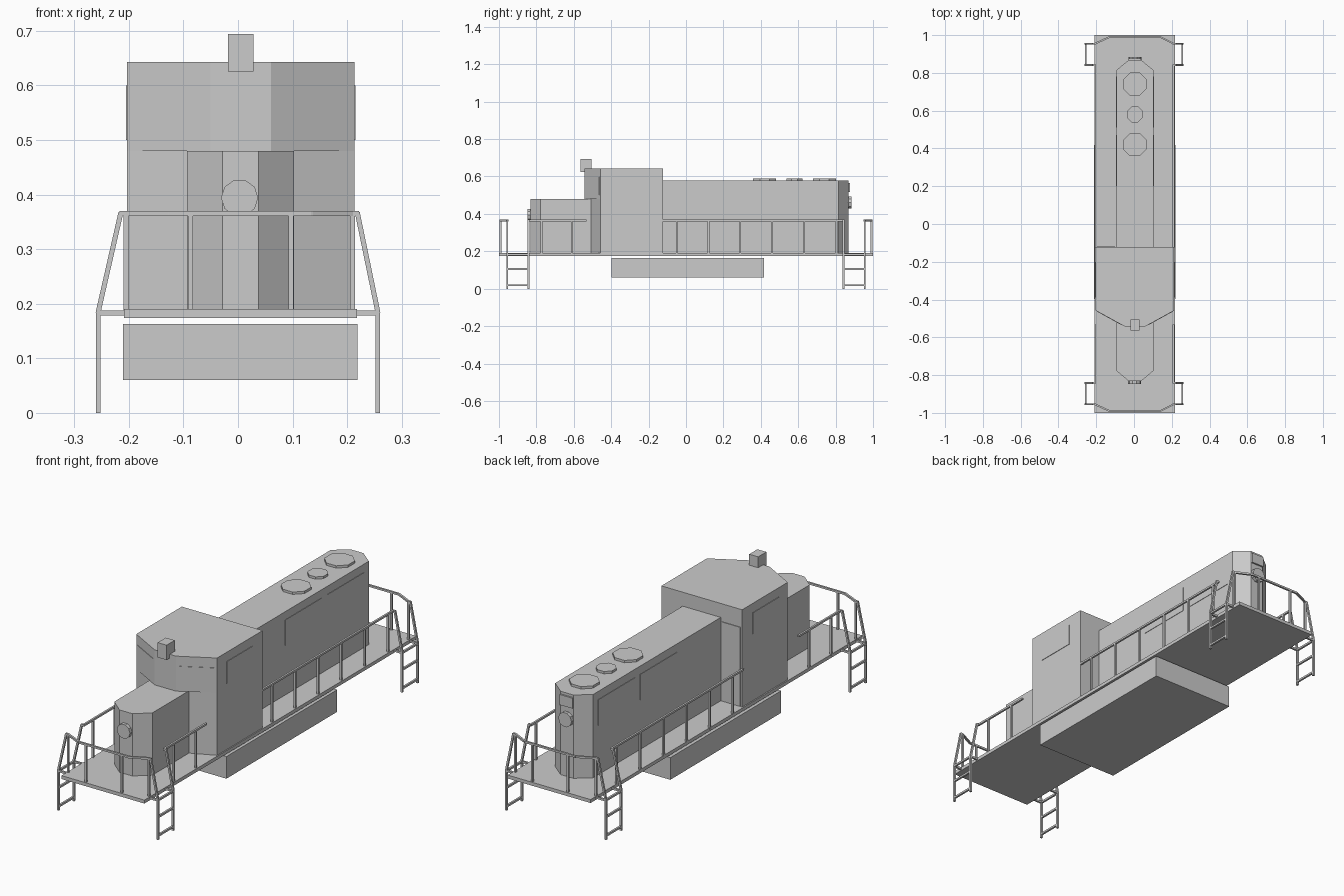
import bpy, bmesh, math
from mathutils import Vector, Matrix

if "Cube" in bpy.data.objects:
    bpy.data.objects.remove(bpy.data.objects["Cube"])

CX = 0.005   # body centre line


def finish(name, bm):
    bmesh.ops.recalc_face_normals(bm, faces=bm.faces)
    me = bpy.data.meshes.new(name)
    bm.to_mesh(me)
    bm.free()
    ob = bpy.data.objects.new(name, me)
    bpy.context.collection.objects.link(ob)
    return ob


def prism(name, plan, z0, z1):
    bm = bmesh.new()
    face = bm.faces.new([bm.verts.new((x, y, z0)) for x, y in plan])
    ext = bmesh.ops.extrude_face_region(bm, geom=[face])
    top = [v for v in ext["geom"] if isinstance(v, bmesh.types.BMVert)]
    bmesh.ops.translate(bm, verts=top, vec=(0, 0, z1 - z0))
    if face.is_valid is False or not any(all(abs(v.co.z - z0) < 1e-6 for v in f.verts) for f in bm.faces):
        bm.faces.new([v for v in bm.verts if abs(v.co.z - z0) < 1e-6])
    return finish(name, bm)


def box(name, x0, x1, y0, y1, z0, z1):
    return prism(name, [(x0, y0), (x1, y0), (x1, y1), (x0, y1)], z0, z1)


def nosed(half, back, shoulder, tip, tip_half):
    """Plan outline of a body with a chamfered end."""
    half_pts = [(half, back), (half, shoulder), (tip_half, tip)]
    return [(CX + x, y) for x, y in half_pts] + [(CX - x, y) for x, y in reversed(half_pts)]


def disc(name, loc, r, depth, sides, axis="Z"):
    bm = bmesh.new()
    rot = Matrix.Rotation(math.pi / 2, 4, "X") if axis == "Y" else Matrix()
    m = Matrix.Translation(loc) @ rot @ Matrix.Rotation(math.pi / sides, 4, "Z")
    bmesh.ops.create_cone(bm, cap_ends=True, segments=sides, radius1=r, radius2=r,
                          depth=depth, matrix=m)
    return finish(name, bm)


def bars(name, segments, t=0.009):
    """Square bars between pairs of points, joined in one object."""
    bm = bmesh.new()
    for p, q in segments:
        p, q = Vector(p), Vector(q)
        d = q - p
        z = d.normalized()
        side = z.cross(Vector((0, 1, 0)) if abs(z.y) < 0.9 else Vector((1, 0, 0))).normalized()
        rot = Matrix((side, z.cross(side), z)).transposed().to_4x4()
        m = Matrix.Translation((p + q) / 2) @ rot @ Matrix.Diagonal((t, t, d.length + t * 0.5, 1))
        bmesh.ops.create_cube(bm, size=1, matrix=m)
    return finish(name, bm)


# Deck and fuel tank
box("deck", CX - 0.214, CX + 0.213, -1, 1, 0.174, 0.19)
box("fuel_tank", CX - 0.216, CX + 0.214, -0.398, 0.417, 0.06, 0.163)

# Hoods and cab
prism("long_hood", nosed(0.098, -0.13, 0.815, 0.868, 0.033), 0.19, 0.578)
prism("short_hood", nosed(0.098, -0.50, -0.777, -0.832, 0.033), 0.19, 0.48)
prism("cab_lower", nosed(0.208, -0.123, -0.458, -0.527, 0.055), 0.19, 0.48)
prism("cab_upper", nosed(0.208, -0.123, -0.458, -0.542, 0.055), 0.48, 0.643)
box("roof_beacon", CX - 0.023, CX + 0.023, -0.565, -0.505, 0.625, 0.694)
box("cab_rear_door", -0.195, -0.10, -0.125, -0.12, 0.195, 0.56)

# Windows and hood panels
for s, side in ((-1, "left"), (1, "right")):
    def at(x):
        return CX + s * x
    box(side + "_cab_window", at(0.205), at(0.2105), -0.39, -0.20, 0.50, 0.60)
    prism(side + "_windshield", [(at(0.068), -0.537), (at(0.199), -0.465),
                                 (at(0.199), -0.44), (at(0.068), -0.51)], 0.50, 0.597)
    for i, y in enumerate((0.2, 0.51)):
        box(f"{side}_hood_panel_{i}", at(0.095), at(0.1), y, y + 0.27, 0.42, 0.54)

# Roof fans
for i, (y, r) in enumerate(((0.74, 0.066), (0.58, 0.045), (0.42, 0.066))):
    disc(f"roof_fan_{i}", (CX, y, 0.58), r, 0.018, 8)

# Headlights
disc("front_headlight", (CX - 0.002, -0.835, 0.394), 0.034, 0.025, 10, "Y")
disc("rear_headlight", (CX, 0.87, 0.46), 0.034, 0.028, 10, "Y")
box("rear_number_box", CX - 0.033, CX + 0.033, 0.855, 0.876, 0.518, 0.566)

# Railings and ladders
TOP, DECK = 0.365, 0.185
for sx, side in ((-1, "left"), (1, "right")):
    x = sx * 0.2075 + 0.002
    xs = sx * 0.256
    xt = sx * 0.217 + 0.002
    for name, y0, y1, posts in (
            ("long_side_rail", -0.123, 0.842, (-0.05, 0.12, 0.29, 0.46, 0.633, 0.805)),
            ("short_side_rail", -0.842, -0.535, (-0.773, -0.61))):
        segs = [((x, y0, TOP), (x, y1, TOP))]
        segs += [((x, y, DECK), (x, y, TOP)) for y in posts]
        bars(f"{side}_{name}", segs)
    for sy, end in ((-1, "front"), (1, "rear")):
        segs = []
        for y in (sy * 0.842, sy * 0.955):
            segs += [((xs, y, 0.002), (xs, y, DECK)),
                     ((xs, y, DECK), (xt, y, TOP)),
                     ((xt, y, TOP), (x, y, TOP)),
                     ((xs, y, 0.183), (x, y, 0.183))]
        for z in (0.018, 0.105, 0.183):
            segs.append(((xs, sy * 0.842, z), (xs, sy * 0.955, z)))
        segs.append(((x, sy * 0.955, DECK), (x, sy * 0.955, TOP)))
        bars(f"{end}_{side}_ladder", segs)

for sy, end in ((-1, "front"), (1, "rear")):
    pts = [(-0.2055, sy * 0.955, TOP), (CX - 0.13, sy * 0.992, TOP),
           (CX + 0.13, sy * 0.992, TOP), (0.2095, sy * 0.955, TOP)]
    segs = list(zip(pts, pts[1:]))
    segs += [((CX + px, sy * 0.992, DECK), (CX + px, sy * 0.992, TOP)) for px in (-0.092, 0.092)]
    bars(end + "_end_rail", segs)
